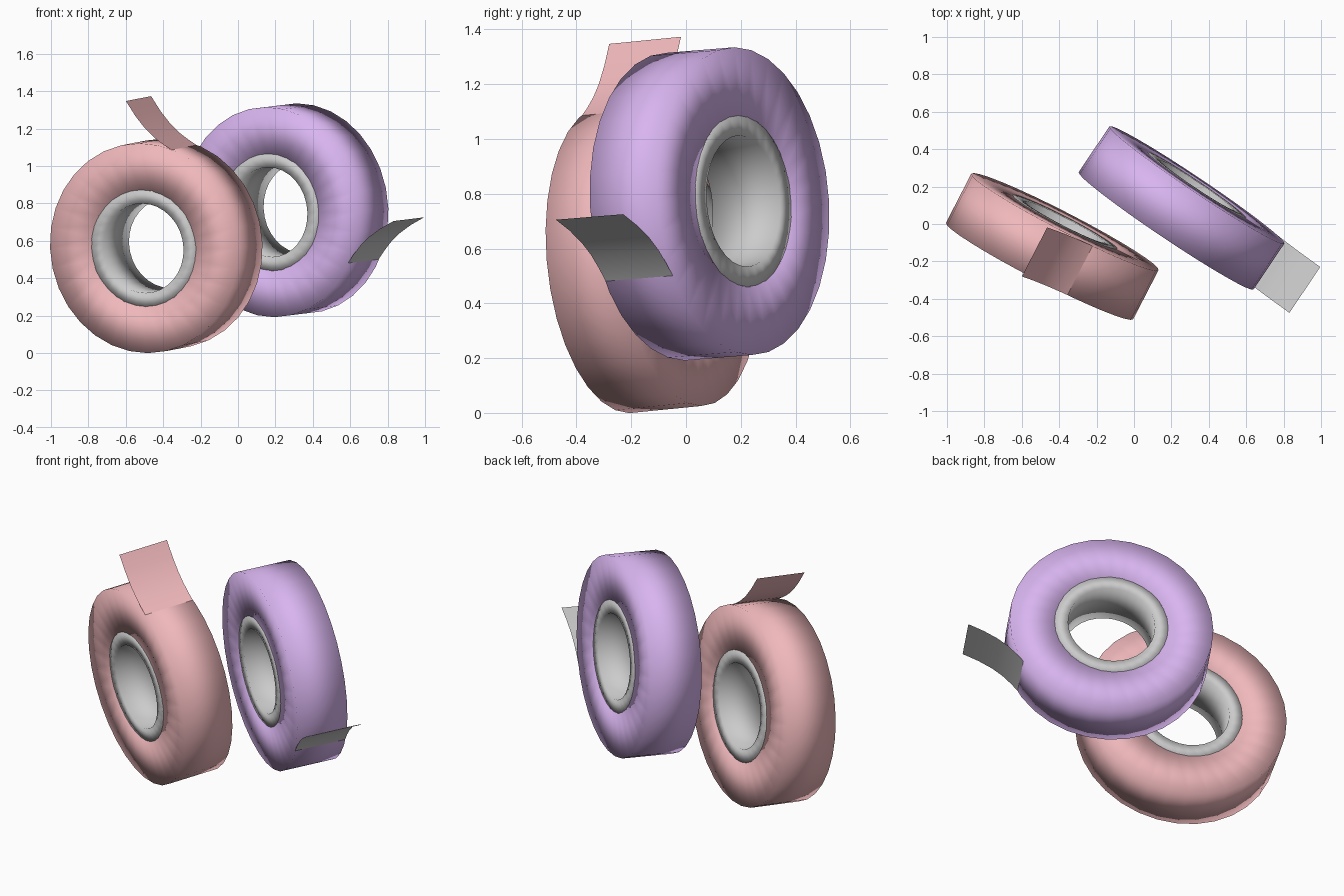
import bpy, bmesh
from math import sin, cos, pi, radians
from mathutils import Matrix, Vector

if "Cube" in bpy.data.objects:
    bpy.data.objects.remove(bpy.data.objects["Cube"])

SIDES = 32
WIDTH = 0.296


def material(name, rgb):
    m = bpy.data.materials.new(name)
    m.diffuse_color = (*rgb, 1)
    m.use_nodes = True
    m.node_tree.nodes["Principled BSDF"].inputs["Base Color"].default_value = m.diffuse_color
    return m


def finish(bm, name, frame, mat):
    bmesh.ops.recalc_face_normals(bm, faces=bm.faces)
    for f in bm.faces:
        f.smooth = True
    me = bpy.data.meshes.new(name)
    bm.to_mesh(me)
    bm.free()
    ob = bpy.data.objects.new(name, me)
    ob.matrix_world = frame
    if mat:
        me.materials.append(mat)
    bpy.context.collection.objects.link(ob)


def ring(name, r_in, r_out, frame, mat=None):
    # square-section ring around local y, softened only by smooth shading
    h = WIDTH / 2
    profile = [(r_in, -h), (r_out, -h), (r_out, h), (r_in, h)]
    bm = bmesh.new()
    loops = [[bm.verts.new((r * cos(a), y, r * sin(a))) for r, y in profile]
             for a in (2 * pi * i / SIDES for i in range(SIDES))]
    for i in range(SIDES):
        a, b = loops[i], loops[(i + 1) % SIDES]
        for j in range(4):
            k = (j + 1) % 4
            bm.faces.new((a[j], a[k], b[k], b[j]))
    finish(bm, name, frame, mat)


def strip(name, turn, frame, mat=None):
    # loose tape end peeling off the roll
    path = [(0.231, 0.508), (0.19, 0.528), (0.145, 0.555), (0.09, 0.594),
            (0.037, 0.643), (-0.018, 0.71), (-0.071, 0.79)]
    c, s = cos(radians(turn)), sin(radians(turn))
    bm = bmesh.new()
    rows = [[bm.verts.new((x * c - z * s, y, x * s + z * c))
             for y in (-WIDTH / 2, WIDTH / 2)] for x, z in path]
    for a, b in zip(rows, rows[1:]):
        bm.faces.new((a[0], a[1], b[1], b[0]))
    finish(bm, name, frame, mat)


def roll(name, centre, axis, turn, tape_mat, strip_mat):
    w = Vector(axis).normalized()
    u = Vector((w.y, -w.x, 0)).normalized()
    up = u.cross(w)
    frame = Matrix((u, w, up)).transposed().to_4x4()
    frame.translation = centre
    ring(name + "_tape", 0.313, 0.563, frame, tape_mat)
    ring(name + "_core", 0.24, 0.315, frame)
    strip(name + "_loose_end", turn, frame, strip_mat)


red = material("red_tape", (0.87, 0.48, 0.5))
purple = material("purple_tape", (0.69, 0.46, 0.87))

roll("red_roll", (-0.437, -0.12, 0.573), (0.135, 0.262, 0.026), 0, red, red)
roll("purple_roll", (0.254, 0.086, 0.763), (0.163, 0.243, 0.02), -98.6, purple, None)
